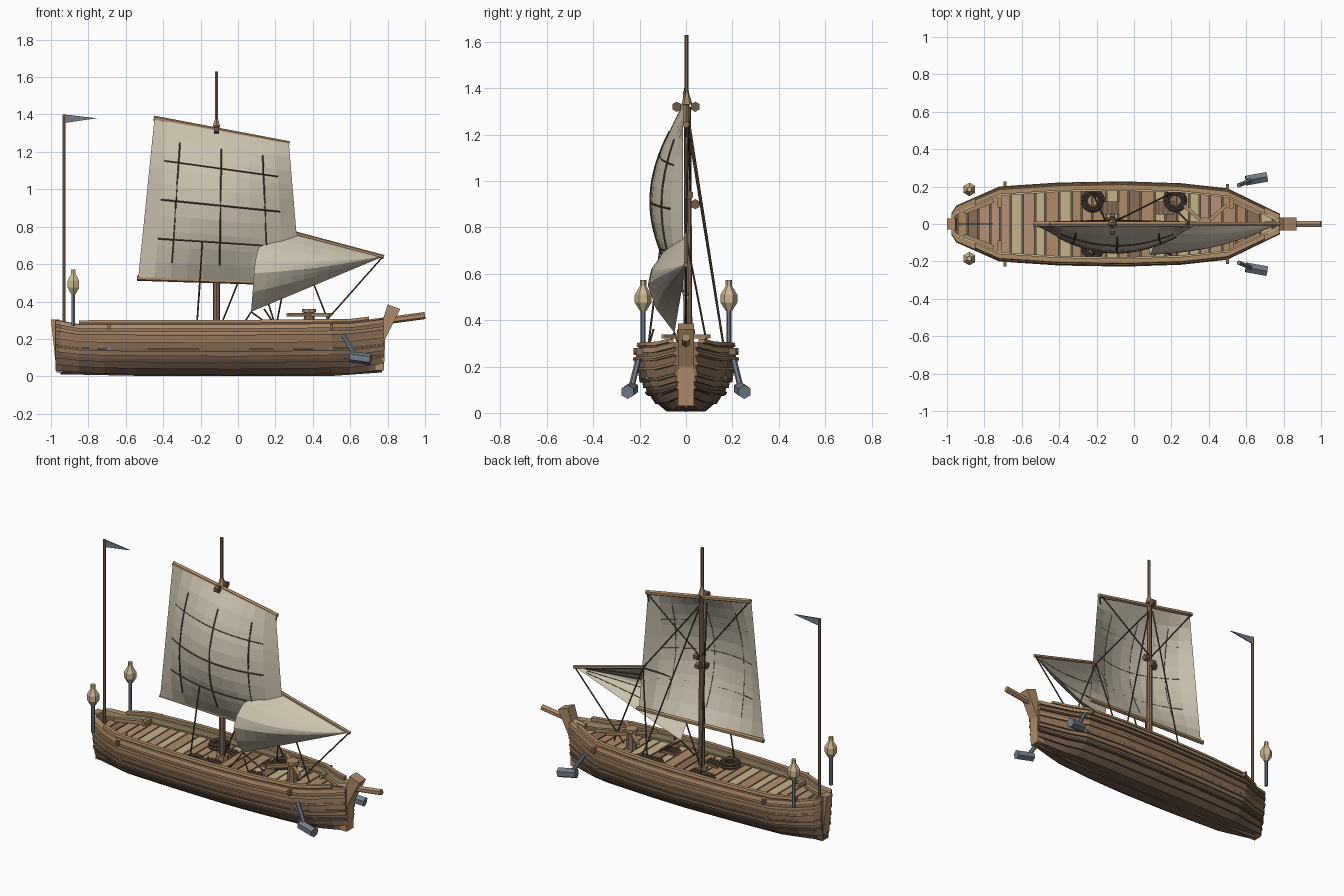
import bpy, bmesh, math, random
from mathutils import Vector, Matrix

random.seed(4)
if "Cube" in bpy.data.objects:
    bpy.data.objects.remove(bpy.data.objects["Cube"])


def material(name, *rgb):
    m = bpy.data.materials.new(name)
    m.use_nodes = True
    m.diffuse_color = (*rgb, 1)
    m.node_tree.nodes["Principled BSDF"].inputs["Base Color"].default_value = (*rgb, 1)
    return m


TAN = material("tan wood", .42, .26, .14)
MID = material("brown wood", .25, .155, .095)
DARK = material("dark hull wood", .16, .1, .065)
LIGHT = material("pale plank", .56, .45, .26)
PINK = material("rosy plank", .46, .29, .18)
SAIL = material("canvas", .6, .54, .43)
STEEL = material("blue grey metal", .17, .2, .24)
ROPE = material("dark rope", .1, .07, .045)
LAMP = material("lantern glass", .6, .48, .28)


def finish(name, bm, *mats):
    bmesh.ops.recalc_face_normals(bm, faces=bm.faces[:])
    me = bpy.data.meshes.new(name)
    bm.to_mesh(me)
    bm.free()
    ob = bpy.data.objects.new(name, me)
    for m in mats:
        me.materials.append(m)
    bpy.context.collection.objects.link(ob)
    return ob


def rods(name, mat, r, pairs, sides=6, r2=None):
    """Straight round bars between pairs of points."""
    bm = bmesh.new()
    for p, q in pairs:
        p, q = Vector(p), Vector(q)
        rot = (q - p).to_track_quat("Z", "Y").to_matrix().to_4x4()
        bmesh.ops.create_cone(bm, cap_ends=True, segments=sides, radius1=r, radius2=r2 or r,
                              depth=(q - p).length, matrix=Matrix.Translation((p + q) / 2) @ rot)
    return finish(name, bm, mat)


def box(name, mat, centre, size, turn=0):
    bm = bmesh.new()
    bmesh.ops.create_cube(bm, size=1, matrix=Matrix.Translation(centre)
                          @ Matrix.Rotation(turn, 4, "Z") @ Matrix.Diagonal((*size, 1)))
    return finish(name, bm, mat)


def slab(name, mat, outline, y0, y1):
    """Side outline in x and z, given a width along y."""
    bm = bmesh.new()
    f = bm.faces.new([bm.verts.new((x, y0, z)) for x, z in outline])
    top = bmesh.ops.extrude_face_region(bm, geom=[f])["geom"]
    bmesh.ops.translate(bm, verts=[v for v in top if isinstance(v, bmesh.types.BMVert)],
                        vec=(0, y1 - y0, 0))
    return finish(name, bm, mat)


def loft(name, mat, rings, closed=True):
    bm = bmesh.new()
    vs = [[bm.verts.new(p) for p in ring] for ring in rings]
    n = len(vs[0])
    for a, b in zip(vs, vs[1:]):
        for i in range(n if closed else n - 1):
            j = (i + 1) % n
            bm.faces.new((a[i], a[j], b[j], b[i]))
    if closed:
        bm.faces.new(vs[0])
        bm.faces.new(vs[-1])
    return finish(name, bm, mat)


def interp(table, x):
    for (a, p), (b, q) in zip(table, table[1:]):
        if x <= b:
            return p + (q - p) * max(0, x - a) / (b - a)
    return table[-1][1]


# Hull shape: half breadth, sheer, keel line and section fullness
BREADTH = [(-.975, .045), (-.95, .085), (-.72, .19), (-.4, .212), (-.05, .218),
           (.25, .208), (.5, .18), (.78, .04)]
SHEER = [(-.97, .295), (-.85, .272), (0, .272), (.6, .278), (.78, .3)]
KEEL = [(-.97, .03), (-.7, .012), (0, .005), (.6, .014), (.78, .035)]
FULL = [(0, .32), (.15, .6), (.25, .7), (.4, .8), (.57, .89), (.67, .95), (.9, .98), (1, .95)]
STATIONS = [-.975, -.95, -.85, -.72, -.55, -.4, -.2, -.05, .1, .25, .38, .5, .6, .7, .78]


def hull(x, t, out=0):
    z0, z1 = interp(KEEL, x), interp(SHEER, x)
    return max(.006, interp(BREADTH, x) * interp(FULL, t) + out), z0 + (z1 - z0) * t


def strake(name, mat, t0, t1, low, high, inner, x0=-1, x1=1):
    for s, side in ((1, "back"), (-1, "front")):
        rings = []
        for x in STATIONS:
            if x0 <= x <= x1:
                sec = [hull(x, t0, low), hull(x, t1, high), hull(x, t1, inner), hull(x, t0, inner)]
                rings.append([(x, s * y, z) for y, z in sec])
        loft(f"{name}_{side}", mat, rings)


edges = [0, .12, .25, .38, .52, .66, .8, .93, 1]
for i, (a, b) in enumerate(zip(edges, edges[1:])):
    strake(f"hull_strake_{i + 1}", DARK if i < 3 else MID, a, b + .01, .013, .001, -.02)
for i, t in enumerate((.27, .47, .65, .83)):
    strake(f"wale_{i + 1}", (DARK, MID, TAN, TAN)[i], t, t + .045, .016, .015, -.01)
strake("gunwale", TAN, .94, 1.02, .014, .012, -.018)
strake("inner_bulwark", LIGHT, .9, 1.03, -.018, -.018, -.03)
strake("top_rail", TAN, 1.05, 1.11, .007, .003, -.022, -.86, .7)
strake("rail_gap", DARK, 1.0, 1.06, -.002, -.002, -.016, -.86, .7)
loft("hull_bottom", DARK, [[(x, s * hull(x, .0, .01)[0], hull(x, 0)[1]) for s in (-1, 1)]
                           for x in STATIONS], closed=False)
rods("keel", DARK, .014, [((-.95, 0, .025), (-.5, 0, .016)), ((-.5, 0, .016), (.5, 0, .016)),
                          ((.5, 0, .016), (.77, 0, .035))], 4)

# Stem, stern and bowsprit
slab("stern_post", TAN, [(-1, .305), (-.955, .305), (-.935, .02), (-.97, .02)], -.03, .03)
slab("bow_post", TAN, [(.735, .03), (.78, .03), (.787, .2), (.868, .36), (.8, .385), (.765, .27),
                       (.735, .2)], -.034, .034)
rods("bowsprit", TAN, .019, [((.7, 0, .285), (1, 0, .325))], 6)

# Deck planks
deck = [[(x, s * (interp(BREADTH, x) * .92 - .012), .222) for s in (-1, 1)] for x in STATIONS]
loft("deck_base", DARK, deck, closed=False)
x, n = -.94, 0
while x < .72:
    step = random.choice((.055, .065, .075))
    mat = (PINK, LIGHT, TAN, PINK, LIGHT, MID)[random.randrange(6)]
    rings = []
    for px in (x, x + step - .008):
        w = interp(BREADTH, px) * .92 - .014
        rings.append([(px, -w, .222), (px, w, .222), (px, w, .235), (px, -w, .235)])
    n += 1
    loft(f"deck_plank_{n}", mat, rings)
    x += step

# Deck fittings: gratings, cleats, rope coils, benches
for gx in (-.13, .17):
    for s in (-1, 1):
        box("hatch_frame", MID, (gx, s * .085, .24), (.1, .07, .02))
        for k in range(4):
            box("hatch_slat", DARK, (gx - .036 + k * .024, s * .085, .253), (.012, .064, .008))
for cx, cy in ((-.22, .125), (.22, .125), (-.22, -.125)):
    rings = []
    for r, z in ((.056, .245), (.043, .247), (.05, .262), (.037, .262)):
        pts = [(cx + r * math.cos(k * math.pi / 8), cy + r * math.sin(k * math.pi / 8), z)
               for k in range(17)]
        rings += list(zip(pts, pts[1:]))
    rods("rope_coil", ROPE, .009, rings, 5)
for s in (-1, 1):
    for bx, by in ((-.72, .13), (.52, .125)):
        box("deck_cleat", TAN, (bx, s * by, .262), (.022, .085, .025))
    box("stern_bench", TAN, (-.83, s * .095, .25), (.17, .025, .02), s * .38)
    box("bow_bench", TAN, (.6, s * .09, .25), (.16, .022, .02), -s * .45)
    for bx in (-.69, .5):
        y, z = hull(bx, .5)
        rods("hull_bolt", STEEL, .013, [((bx, s * (y - .01), .147), (bx, s * (y + .022), .147))], 4)
    for bx in (-.69, .5):
        box("rail_peg", MID, (bx, s * (interp(BREADTH, bx) + .02), .265), (.014, .03, .03))

# Capstan
rods("capstan_barrel", MID, .034, [((.38, 0, .23), (.38, 0, .345))], 8, .026)
rods("capstan_head", TAN, .038, [((.38, 0, .34), (.38, 0, .36))], 8)
for a in (.72, -.72):
    box("capstan_bar", TAN, (.38, 0, .33), (.3, .02, .018), a)

# Mast and its blocks
M = -.115
rods("mast", MID, .02, [((M, .008, .22), (M, .008, 1.32))], 8, .014)
rods("topmast", MID, .009, [((M, .002, 1.27), (M, .002, 1.63))], 6)
rods("mast_foot", TAN, .036, [((M, .008, .23), (M, .008, .262))], 8)
rods("mast_cap", TAN, .024, [((M, .004, 1.33), (M, .004, 1.39))], 6, .006)
for bx, by, bz in ((0, -.04, 1.32), (0, .04, 1.32), (.0, .04, .9), (.03, .012, .94), (-.03, .012, .9)):
    rods("rigging_block", DARK, .022, [((M + bx - .013, by, bz), (M + bx + .013, by, bz))], 6)


# Main sail with yards and seams
def mainsail(u, v, off=0):
    left = Vector((-.533, 0, .53)).lerp(Vector((-.447, 0, 1.375)), v)
    right = Vector((.335, 0, .5)).lerp(Vector((.272, 0, 1.245)), v)
    p = left.lerp(right, u)
    p.y = -.012 - .14 * math.sin(math.pi * u) ** .8 * math.sin(math.pi * v) ** .9 - off
    return p


def grid(name, func, n, m):
    return loft(name, SAIL, [[func(i / n, j / m) for j in range(m + 1)] for i in range(n + 1)], False)


grid("main_sail", mainsail, 10, 10)
for k, c in enumerate((.2, .5, .8)):
    for label, f in (("upright", lambda q: mainsail(c, .1 + .78 * q, .002)),
                     ("level", lambda q: mainsail(.1 + .8 * q, .25 + .25 * k, .002))):
        pts = [f(i / 20) for i in range(21)]
        rods(f"sail_seam_{label}", ROPE, .004, list(zip(pts, pts[1:])), 4)
rods("upper_yard", TAN, .014, [((-.45, 0, 1.38), (.275, 0, 1.243))], 6)
rods("lower_yard", TAN, .014, [((-.54, 0, .525), (.34, 0, .497))], 6)


# Fore sail: curved free edge drawn to a point at the bow end
TIP = Vector((.775, 0, .64))
FREE = [(.3, 0, .765), (.2, -.05, .735), (.11, -.1, .69), (.093, -.15, .62), (.085, -.165, .55),
        (.078, -.13, .45), (.07, -.05, .345)]


def foresail(u, v):
    k = min(int(v * 6), 5)
    p = Vector(FREE[k]).lerp(Vector(FREE[k + 1]), v * 6 - k).lerp(TIP, u)
    bulge = math.sin(math.pi * u) * math.sin(math.pi * v)
    return p + Vector((0, -.045, -.015)) * bulge


grid("fore_sail", lambda u, v: foresail(u * .985, v), 10, 12)
rods("fore_yard", TAN, .011, [((.295, 0, .767), (.78, 0, .638))], 6)
for v in (.3, .5, .7, .85):
    pts = [foresail(i / 10, v) + Vector((0, .005, 0)) for i in range(1, 10)]
    rods("fore_sail_batten", ROPE, .003, list(zip(pts, pts[1:])), 4)

# Standing and running ropes
top = (M, .008, 1.29)
lines = [((.775, 0, .64), (.43, 0, .25)), ((.07, -.05, .345), (.01, -.1, .25)),
         ((.07, -.05, .345), (.2, -.02, .25)), ((.3, 0, .76), (M, .01, 1.28)),
         ((.3, 0, .76), (.2, .1, .25)), ((-.44, .01, 1.37), (M, .02, .95)),
         ((.26, .01, 1.24), (M, .02, .95)), ((.0, 0, .5), (-.1, 0, .25)),
         ((.27, 0, 1.24), (.26, 0, 1.19)), ((.3, 0, .76), (.5, 0, .25))]
for s in (-1, 1):
    lines += [((-.145, 0, 1.29) if s > 0 else (-.19, -.11, .72), (-.22, s * .165, .27)),
              (top, (.2, .165, .27)) if s > 0 else ((.14, -.14, .36), (.2, -.165, .27))]
rods("rigging", ROPE, .0045, lines, 5)

# Stern flag
rods("flag_pole", MID, .009, [((-.93, 0, .22), (-.93, 0, 1.4))], 6)
slab("flag", STEEL, [(-.925, 1.4), (-.925, 1.355), (-.755, 1.38)], -.003, .003)

# Lanterns and hanging anchors on both sides
for s in (-1, 1):
    lx, ly = -.88, s * .185
    rods("lantern_post", STEEL, .011, [((lx, ly, .27), (lx, ly, .45))], 6)
    for z0, z1, r0, r1 in ((.44, .475, .014, .036), (.475, .51, .036, .036), (.51, .55, .036, .012),
                           (.55, .572, .014, .014)):
        rods("lantern", LAMP, r0, [((lx, ly, z0), (lx, ly, z1))], 6, r1)
    rods("anchor_shank", STEEL, .013, [((.56, s * .207, .225), (.635, s * .238, .1))], 6)
    rods("anchor_weight", STEEL, .03, [((.6, s * .232, .105), (.71, s * .252, .09))], 6)
